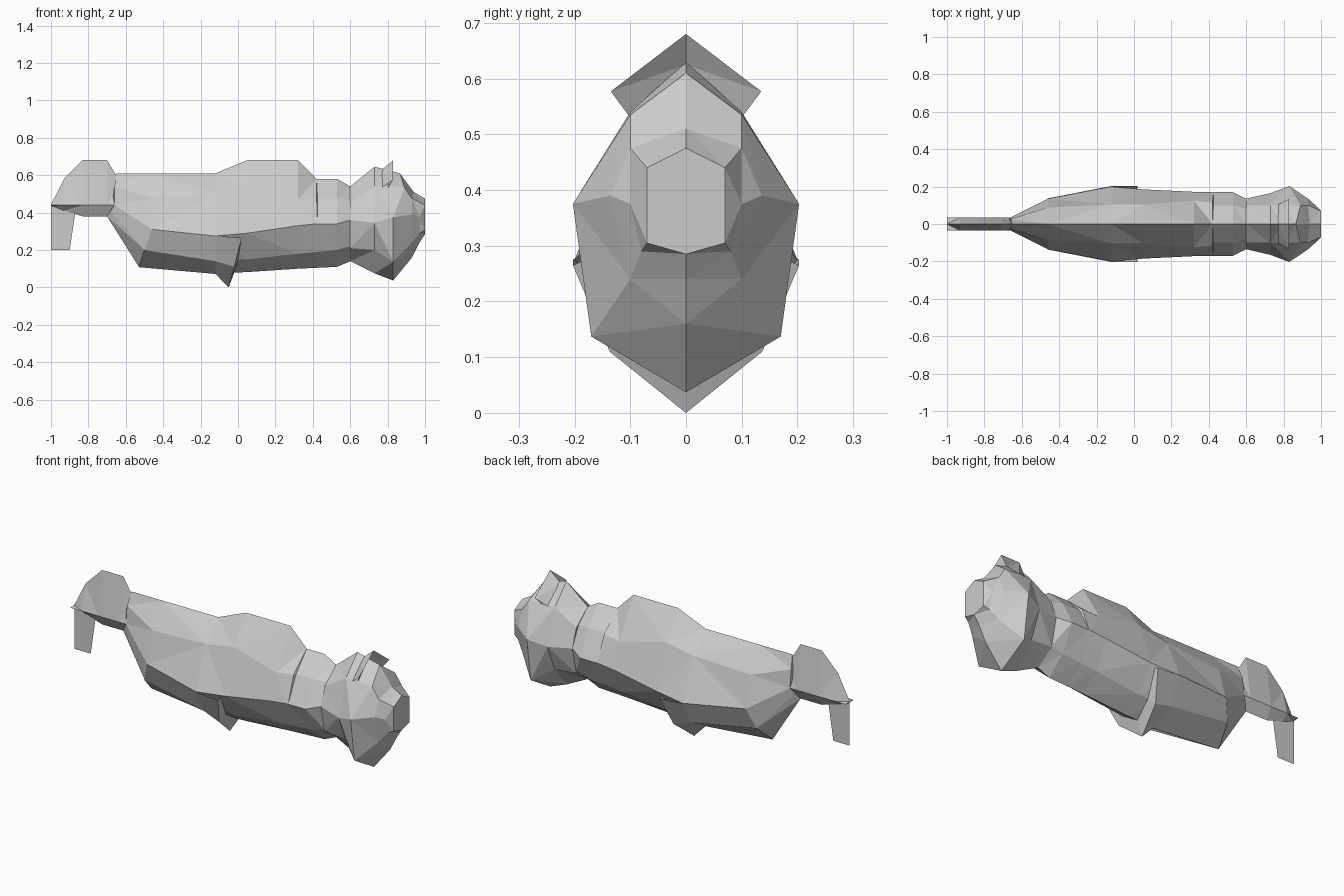
import bpy, bmesh

if "Cube" in bpy.data.objects:
    bpy.data.objects.remove(bpy.data.objects["Cube"])


def add_object(name, mesh):
    ob = bpy.data.objects.new(name, mesh)
    bpy.context.collection.objects.link(ob)
    return ob


def loft(name, sections, closed=True):
    """Skin mirrored half sections, each listed from the top ridge to the bottom."""
    bm = bmesh.new()
    rings = []
    for half in sections:
        back = half[1:-1] if closed else half[1:]
        pts = list(half) + [(x, -y, z) for x, y, z in reversed(back)]
        rings.append([bm.verts.new(p) for p in pts])
    n = len(rings[0])
    gap = -1 if closed else len(sections[0]) - 1
    for a, b in zip(rings, rings[1:]):
        for i in range(n):
            if i != gap:
                j = (i + 1) % n
                bm.faces.new((a[i], a[j], b[j], b[i]))
    if closed:
        bm.faces.new(rings[0])
        bm.faces.new(rings[-1])
    bmesh.ops.remove_doubles(bm, verts=bm.verts, dist=0.0005)
    bmesh.ops.triangulate(bm, faces=[f for f in bm.faces if len(f.verts) == 4])
    bmesh.ops.recalc_face_normals(bm, faces=bm.faces)
    mesh = bpy.data.meshes.new(name)
    bm.to_mesh(mesh)
    bm.free()
    return add_object(name, mesh)


def ring(x, top, ys, zs, yw, zw, yl, zl, bottom):
    """Eight-sided section: ridge, shoulder, widest point, lower edge, keel."""
    return [(x, 0, top), (x, ys, zs), (x, yw, zw), (x, yl, zl), (x, 0, bottom)]


# torso and neck, with a raised back stepping down to the collar
loft("torso", [
    [(-.65, 0, .61), (-.66, .025, .54), (-.66, .035, .44),
     (-.68, .02, .41), (-.70, 0, .38)],
    [(-.46, 0, .61), (-.46, .088, .48), (-.46, .135, .31),
     (-.50, .10, .20), (-.53, 0, .11)],
    ring(-.12, .61, .105, .50, .20, .275, .105, .14, .075),
    ring(.05, .68, .105, .53, .185, .29, .10, .15, .082),
    ring(.32, .68, .125, .47, .172, .33, .10, .18, .10),
    ring(.42, .58, .115, .48, .17, .34, .10, .19, .105),
    ring(.425, .58, .10, .48, .17, .34, .10, .19, .105),
    ring(.53, .58, .10, .48, .17, .34, .10, .20, .11),
    ring(.60, .54, .08, .47, .135, .36, .10, .22, .14),
])

# flared lower skirt ending in a keel, with its front wall
skirt_rows = [
    [(-.46, .137, .31), (-.50, .102, .20), (-.53, 0, .108)],
    [(-.12, .203, .275), (-.12, .125, .14), (-.12, 0, .072)],
    [(.02, .203, .265), (-.02, .137, .11), (-.05, 0, 0)],
    [(.02, .18, .275), (.0, .105, .145), (-.02, 0, .08)],
]
for side, name in ((1, "skirt_back"), (-1, "skirt_front")):
    verts = [(x, y * side, z) for row in skirt_rows for x, y, z in row]
    faces = [(r * 3 + c, r * 3 + c + 1, r * 3 + c + 4, r * 3 + c + 3)[::side]
             for r in range(3) for c in range(2)]
    mesh = bpy.data.meshes.new(name)
    mesh.from_pydata(verts, [], faces)
    add_object(name, mesh)

# head
loft("head", [
    ring(.60, .54, .10, .46, .135, .36, .10, .21, .14),
    ring(.73, .645, .10, .54, .165, .345, .105, .20, .075),
    [(.79, 0, .63), (.82, .10, .54), (.83, .203, .375), (.83, .17, .137), (.83, 0, .037)],
    [(.865, 0, .61), (.89, .10, .535), (.93, .136, .39), (.93, .10, .24), (.93, 0, .16)],
    [(.94, 0, .51), (.93, .10, .475), (.97, .10, .375), (.97, .08, .29), (.97, 0, .24)],
    [(1, 0, .475), (1, .07, .44), (1, .07, .375), (1, .07, .305), (1, 0, .285)],
])

# forward-leaning crest across the top of the head
loft("crest", [
    [(.765, 0, .625), (.765, .10, .53)],
    [(.83, 0, .68), (.83, .135, .577)],
    [(.795, 0, .625), (.80, .10, .53)],
], closed=False)

# arched tail with ridge and keel
tail_profile = [(-1, .442, .438), (-.93, .58, .41), (-.83, .68, .38), (-.70, .68, .38)]
tail = [[(x, 0, t), (x, .035, .44), (x, 0, b)] for x, t, b in tail_profile]
tail.append([(-.64, 0, .58), (-.64, .035, .44), (-.67, 0, .34)])
loft("tail", tail)

# hanging tail tip, a single flat sheet
tip = [(-1, .44), (-1, .20), (-.90, .20), (-.87, .40)]
mesh = bpy.data.meshes.new("tail_tip")
mesh.from_pydata([(x, 0, z) for x, z in tip], [], [(0, 1, 2, 3)])
add_object("tail_tip", mesh)
